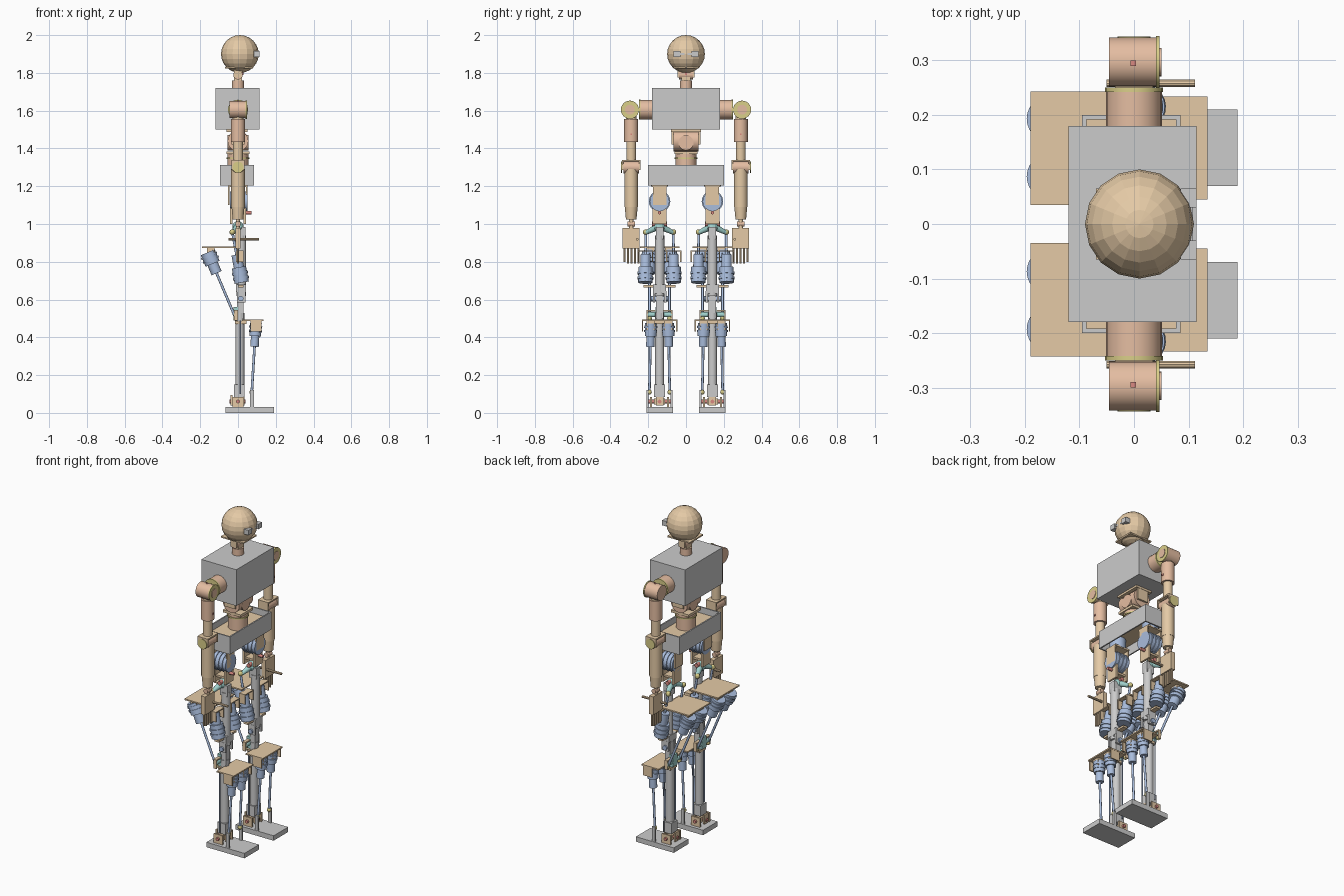
import bpy, bmesh, math
from mathutils import Vector, Matrix

if "Cube" in bpy.data.objects:
    bpy.data.objects.remove(bpy.data.objects["Cube"])


def mat(name, r, g, b):
    m = bpy.data.materials.new(name)
    m.diffuse_color = (r, g, b, 1)
    m.use_nodes = True
    m.node_tree.nodes["Principled BSDF"].inputs["Base Color"].default_value = m.diffuse_color
    return m


TAN = mat("tan", .78, .59, .38)
COPPER = mat("copper", .78, .51, .36)
BLUE = mat("blue", .40, .51, .72)
TEAL = mat("teal", .36, .65, .62)
OLIVE = mat("olive", .70, .62, .25)
RED = mat("red", .70, .25, .22)
round_parts = []


def finish(name, bm, m):
    me = bpy.data.meshes.new(name)
    bm.to_mesh(me)
    bm.free()
    o = bpy.data.objects.new(name, me)
    bpy.context.collection.objects.link(o)
    if m:
        me.materials.append(m)
    return o


def box(name, x, y, z, m=None):
    """Box from (min, max) ranges."""
    bm = bmesh.new()
    c = [(a[0] + a[1]) / 2 for a in (x, y, z)]
    d = [abs(a[1] - a[0]) for a in (x, y, z)]
    bmesh.ops.create_cube(bm, size=1, matrix=Matrix.Translation(c) @ Matrix.Diagonal((*d, 1)))
    return finish(name, bm, m)


def rod(name, p, q, r, m=None, r2=None, seg=24):
    """Cylinder or cone between two points."""
    p, q = Vector(p), Vector(q)
    bm = bmesh.new()
    M = Matrix.Translation((p + q) / 2) @ (q - p).to_track_quat('Z', 'Y').to_matrix().to_4x4()
    bmesh.ops.create_cone(bm, cap_ends=True, segments=seg, radius1=r,
                          radius2=r if r2 is None else r2, depth=(q - p).length, matrix=M)
    o = finish(name, bm, m)
    round_parts.append(o)
    return o


def ball(name, c, r, m, u=12, v=8):
    bm = bmesh.new()
    bmesh.ops.create_uvsphere(bm, u_segments=u, v_segments=v, radius=r, matrix=Matrix.Translation(c))
    return finish(name, bm, m)


def fork(name, x, yc, half, z, t, m):
    """U bracket: two side plates and a bridge; z = (bridge height, tip height)."""
    up = 1 if z[1] > z[0] else -1
    box(name + "_bridge", x, (yc - half, yc + half), (z[0], z[0] + up * t), m)
    for k in (-1, 1):
        box(name + "_cheek", x, (yc + k * half, yc + k * (half - t)), z, m)


def actuator(name, top, tip, body, r):
    """Linear actuator: stepped motor near top, thin rod to tip, ball end."""
    a, b = Vector(top), Vector(tip)
    d = (b - a).normalized()
    rod(name + "_motor", a, a + d * body * .55, r, BLUE)
    for f in (.12, .3):
        rod(name + "_rib", a + d * body * f, a + d * body * (f + .08), r * 1.12, BLUE)
    rod(name + "_housing", a + d * body * .55, a + d * body, r * .72, BLUE)
    rod(name + "_rod", a + d * body, b, .007, BLUE, seg=12)
    ball(name + "_rod_end", b, .013, OLIVE)


# head, eyes and neck
ball("head", (.01, 0, 1.9), .1, TAN, 16, 12)
box("eye_bar", (.09, .108), (-.03, .03), (1.895, 1.905))
for k in (-1, 1):
    box("eye", (.085, .115), (k * .03, k * .065), (1.885, 1.915))
box("head_plate", (-.07, .08), (-.065, .065), (1.822, 1.83), TAN)
for k in (-1, 1):
    box("head_cheek", (-.02, .02), (k * .036, k * .044), (1.775, 1.83), TAN)
rod("neck_pitch", (0, -.038, 1.79), (0, .038, 1.79), .025, COPPER)
box("neck_block", (-.022, .022), (-.025, .025), (1.755, 1.79), TAN)
rod("neck_yaw", (0, 0, 1.715), (0, 0, 1.76), .033, COPPER)
box("neck_mark", (.02, .028), (-.006, .006), (1.79, 1.802), RED)

# torso and waist
box("torso", (-.12, .115), (-.18, .18), (1.5, 1.72))
box("waist_plate", (-.06, .05), (-.08, .08), (1.488, 1.5), TAN)
for k in (-1, 1):
    box("waist_cheek", (-.035, .035), (k * .067, k * .078), (1.42, 1.49), TAN)
rod("waist_pitch", (0, -.067, 1.44), (0, .067, 1.44), .055, COPPER)
rod("waist_roll", (-.055, 0, 1.43), (.055, 0, 1.43), .04, COPPER)
box("waist_saddle", (-.06, .06), (-.06, .06), (1.37, 1.385), TAN)
rod("waist_yaw", (0, 0, 1.275), (0, 0, 1.37), .055, COPPER)
rod("waist_ring", (0, 0, 1.345), (0, 0, 1.353), .06, OLIVE)

# pelvis tray
box("pelvis_floor", (-.09, .08), (-.195, .195), (1.262, 1.275), TAN)
for x in ((-.095, -.087), (.077, .085)):
    box("pelvis_wall", x, (-.2, .2), (1.205, 1.312))
for k in (-1, 1):
    box("pelvis_side", (-.095, .085), (k * .192, k * .2), (1.205, 1.312))

for s in (-1, 1):
    # shoulder and arm
    y = s * .295
    rod("shoulder_pitch", (0, s * .18, 1.605), (0, s * .242, 1.605), .051, COPPER)
    rod("shoulder_disc", (0, s * .242, 1.605), (0, s * .25, 1.605), .053, OLIVE)
    rod("shoulder_roll", (-.046, y + s * .002, 1.605), (.04, y + s * .002, 1.605), .045, COPPER)
    rod("shoulder_ring", (.04, y + s * .002, 1.605), (.047, y + s * .002, 1.605), .048, OLIVE)
    rod("shoulder_hub", (.047, y + s * .002, 1.605), (.05, y + s * .002, 1.605), .026, COPPER)
    box("shoulder_mark", (-.006, .004), (y - .005, y + .005), (1.647, 1.653), RED)
    y = s * .29
    rod("upper_arm_neck", (0, y, 1.55), (0, y, 1.575), .028, TAN)
    rod("upper_arm_yaw", (0, y, 1.435), (0, y, 1.555), .037, COPPER)
    rod("upper_arm", (0, y, 1.335), (0, y, 1.435), .026, TAN)
    box("upper_arm_mark", (.034, .04), (y - .005, y + .005), (1.47, 1.48), RED)
    fork("elbow_fork", (-.035, .035), y, .05, (1.338, 1.285), .008, TAN)
    rod("elbow_pitch", (0, y - .042, 1.3), (0, y + .042, 1.3), .032, COPPER)
    rod("elbow_cap", (0, y + s * .05, 1.3), (0, y + s * .054, 1.3), .03, OLIVE)
    rod("forearm", (0, y, 1.09), (0, y, 1.29), .036, TAN)
    rod("forearm_taper", (0, y, 1.025), (0, y, 1.09), .028, TAN, .034)
    rod("wrist", (0, y, .97), (0, y, 1.03), .011, TAN)
    rod("wrist_joint", (0, y - .02, 1.0), (0, y + .02, 1.0), .014, COPPER)
    # hand
    box("palm", (-.014, .014), (y - .046, y + .044), (.87, .98), TAN)
    for i in range(5):
        fy = y - s * .038 + s * .0185 * i
        rod("finger", (0, fy, .792 if i < 4 else .80), (0, fy, .875), .006, TAN, seg=10)
    rod("thumb", (-.05, s * .258, .92), (.112, s * .258, .92), .007, TAN, seg=10)

    # hip
    y = s * .14
    box("hip_mount", (-.05, .05), (y - .042, y + .042), (1.195, 1.205), TAN)
    rod("hip_yaw", (0, y, 1.2), (0, y, 1.262), .045, BLUE)
    for x in (-.052, .042):
        box("hip_hanger", (x, x + .008), (y - .036, y + .036), (1.1, 1.2), TAN)
    rod("hip_roll_motor", (-.042, y, 1.12), (.05, y, 1.12), .052, BLUE)
    for i in range(3):
        x = -.03 + i * .025
        rod("hip_roll_rib", (x, y, 1.12), (x + .01, y, 1.12), .057, BLUE)
    box("hip_drop_plate", (.03, .042), (y - .037, y + .037), (1.0, 1.13), TAN)
    box("hip_rear_plate", (-.042, -.03), (y - .037, y + .037), (1.0, 1.1), TAN)
    rod("hip_pin", (.04, y, 1.06), (.072, y, 1.06), .009, RED, seg=12)
    box("hip_cross", (-.03, .03), (y - .03, y + .03), (1.03, 1.042), TAN)
    # teal hip yoke
    rod("hip_axle", (0, y - .04, 1.0), (0, y + .04, 1.0), .012, RED)
    ball("hip_yoke", (0, y, .985), .03, TEAL)
    for k in (-1, 1):
        rod("hip_yoke_arm", (0, y, .99), (-.025, y + k * .07, .955), .02, TEAL, .011)
        ball("hip_yoke_end", (-.03, y + k * .073, .957), .015, OLIVE)

    # thigh, with two hip actuators and two knee actuators
    rod("thigh", (.018, y, .62), (.018, y, .94), .025)
    box("thigh_head", (-.01, .04), (y - .02, y + .02), (.92, .985))
    box("thigh_clamp", (-.01, .042), (y - .035, y + .035), (.64, .68))
    box("thigh_arm", (.0, .03), (y - .085, y + .085), (.665, .677), TAN)
    box("knee_shelf", (-.19, .0), (s * .035, s * .243), (.872, .88), TAN)
    for k in (-1, 1):
        ya = y + k * .075
        actuator("hip_actuator", (.02, ya, .69), (-.03, y + k * .073, .957), .15, .038)
        fork("hip_actuator_fork", (-.01, .03), ya, .04, (.86, .80), .006, TAN)
        yk = y + k * .053
        box("knee_bracket", (-.165, -.125), (yk - .025, yk + .025), (.815, .872), TAN)
        actuator("knee_actuator", (-.16, yk, .85), (-.012, yk, .50), .12, .04)

    # knee
    fork("knee_fork", (-.005, .04), y, .036, (.645, .585), .012, None)
    box("knee_block", (-.005, .03), (y - .02, y + .02), (.5, .63))
    rod("knee_axle", (.015, y - .045, .605), (.015, y + .045, .605), .014, BLUE)
    box("knee_crank", (-.025, .0), (y - .022, y + .022), (.49, .56), TEAL)
    rod("knee_crank_bar", (-.012, y - .065, .52), (-.012, y + .065, .52), .013, TEAL)
    fork("knee_link", (-.02, .0), y, .068, (.545, .49), .008, TAN)

    # shank, with two ankle actuators
    rod("shank", (.01, y, .14), (.01, y, .53), .024)
    box("ankle_shelf", (.02, .135), (s * .045, s * .234), (.486, .494), TAN)
    box("shank_clamp", (-.015, .045), (y - .03, y + .03), (.47, .486), TAN)
    for k in (-1, 1):
        ya = y + k * .046
        box("ankle_bracket", (.065, .125), (y + k * .087, y + k * .094), (.43, .49), TAN)
        box("ankle_hanger", (.07, .12), (ya - .022, ya + .022), (.44, .49), TAN)
        actuator("ankle_actuator", (.095, ya, .475), (.073, y + k * .054, .11), .125, .031)
        rod("ankle_push_rod", (.012, y + k * .054, .1), (.012, y + k * .054, .49), .004, BLUE, seg=8)
        box("foot_post", (.064, .084), (y + k * .058, y + k * .068), (.03, .12))
        box("ankle_frame", (-.03, .03), (y + k * .04, y + k * .05), (.03, .085), TAN)
        rod("ankle_pin", (0, y + k * .03, .06), (0, y + k * .06, .06), .01, RED, seg=12)

    # ankle and foot
    box("ankle_socket", (-.02, .035), (y - .03, y + .03), (.085, .15))
    box("ankle_core", (-.018, .018), (y - .03, y + .03), (.045, .075), TAN)
    rod("ankle_roll_pin", (-.045, y, .06), (.04, y, .06), .01, RED, seg=12)
    for x in (-.04, .025):
        box("ankle_tab", (x, x + .01), (y - .02, y + .02), (.04, .095), TAN)
    box("foot", (-.065, .19), (y - .07, y + .07), (0, .03))

# smooth the round parts, keep the faceted ones flat
for o in round_parts:
    o.select_set(True)
bpy.context.view_layer.objects.active = round_parts[0]
bpy.ops.object.shade_smooth_by_angle(angle=math.radians(35))
